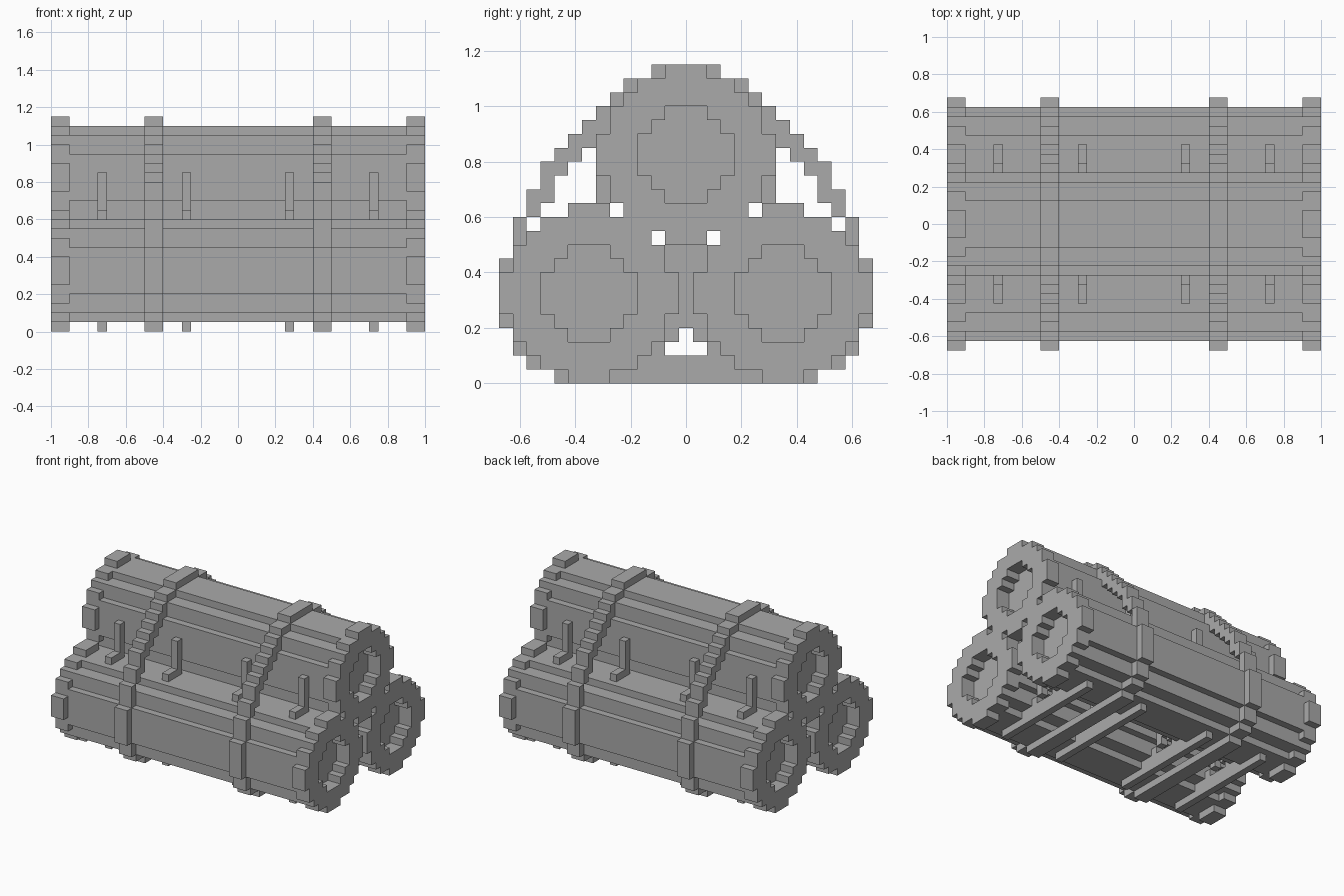
import bpy
import bmesh

if "Cube" in bpy.data.objects:
    bpy.data.objects.remove(bpy.data.objects["Cube"], do_unlink=True)

UNIT = 0.05

grey = bpy.data.materials.new("plain_grey")
grey.use_nodes = True
colour = (0.4, 0.4, 0.4, 1)
grey.diffuse_color = colour
grey.node_tree.nodes["Principled BSDF"].inputs["Base Color"].default_value = colour


def disc(tiers, cy, cz):
    """Cells of a stepped disc, given as nested half widths and half heights."""
    return {(cy + j, cz + k) for w, h in tiers
            for j in range(-w, w + 1) for k in range(-h, h + 1)}


def column(j, low, high):
    """A column of cells repeated on both sides of the middle."""
    return {(s * j, k) for s in (-1, 1) for k in range(low, high + 1)}


def prism(name, cells, x0, x1):
    """Extrude a set of square cells in the yz plane from x0 to x1."""
    bm = bmesh.new()

    def quad(points):
        bm.faces.new([bm.verts.new(p) for p in points])

    for j, k in cells:
        y0, y1 = (j - 0.5) * UNIT, (j + 0.5) * UNIT
        z0, z1 = k * UNIT, (k + 1) * UNIT
        loop = [(y0, z0), (y1, z0), (y1, z1), (y0, z1)]
        near = [(j, k - 1), (j + 1, k), (j, k + 1), (j - 1, k)]
        quad([(x1, *p) for p in loop])
        quad([(x0, *p) for p in reversed(loop)])
        for i in range(4):
            if near[i] not in cells:
                a, b = loop[i], loop[(i + 1) % 4]
                quad([(x0, *a), (x0, *b), (x1, *b), (x1, *a)])
    bmesh.ops.remove_doubles(bm, verts=bm.verts, dist=0.001)
    bmesh.ops.recalc_face_normals(bm, faces=bm.faces)
    mesh = bpy.data.meshes.new(name)
    bm.to_mesh(mesh)
    bm.free()
    mesh.materials.append(grey)
    obj = bpy.data.objects.new(name, mesh)
    bpy.context.collection.objects.link(obj)


# Logs with a raised bark ring around each recessed end
BODY = [(2, 5), (4, 4), (5, 2)]
RIM = [(1, 6), (3, 5), (4, 4), (5, 3), (6, 1)]
CORE = [(1, 3), (2, 2), (3, 1)]
for label, cy, cz in (("front", -7, 6), ("back", 7, 6), ("top", 0, 16)):
    prism(label + "_log", disc(BODY, cy, cz), -0.9, 0.9)
    ring = disc(RIM, cy, cz) - disc(CORE, cy, cz)
    prism(label + "_log_left_rim", ring, 0.9, 1.0)
    prism(label + "_log_right_rim", ring, -1.0, -0.9)

# Straps: stepped loop around the whole bundle
strap = set()
for j in range(10):
    strap |= column(j, 0, 0)
for j in range(3):
    strap |= column(j, 22, 22)
for j, low, high in ((3, 21, 21), (4, 21, 21), (5, 19, 20), (6, 18, 19),
                     (7, 17, 18), (8, 16, 17), (9, 15, 16), (10, 13, 15),
                     (11, 12, 13), (12, 9, 11), (13, 4, 8), (12, 2, 3),
                     (11, 1, 1), (10, 1, 1)):
    strap |= column(j, low, high)
prism("left_strap", strap, 0.4, 0.5)
prism("right_strap", strap, -0.5, -0.4)

# Small brackets that hold neighbouring logs together
upper = {(6, k) for k in range(12, 17)} | {(7, 12), (8, 12)}
lower = column(0, 4, 9) | column(1, 3, 9) | column(2, 2, 2)
for j in range(9):
    lower |= column(j, 0, 0)
for j in range(5):
    lower |= column(j, 1, 1)
for side, sign in (("left", 1), ("right", -1)):
    for place, x in (("inner", 0.275), ("outer", 0.725)):
        x0, x1 = sign * x - 0.025, sign * x + 0.025
        tag = side + "_" + place + "_bracket"
        prism("back_" + tag, upper, x0, x1)
        prism("front_" + tag, {(-j, k) for j, k in upper}, x0, x1)
        prism("lower_" + tag, lower, x0, x1)
